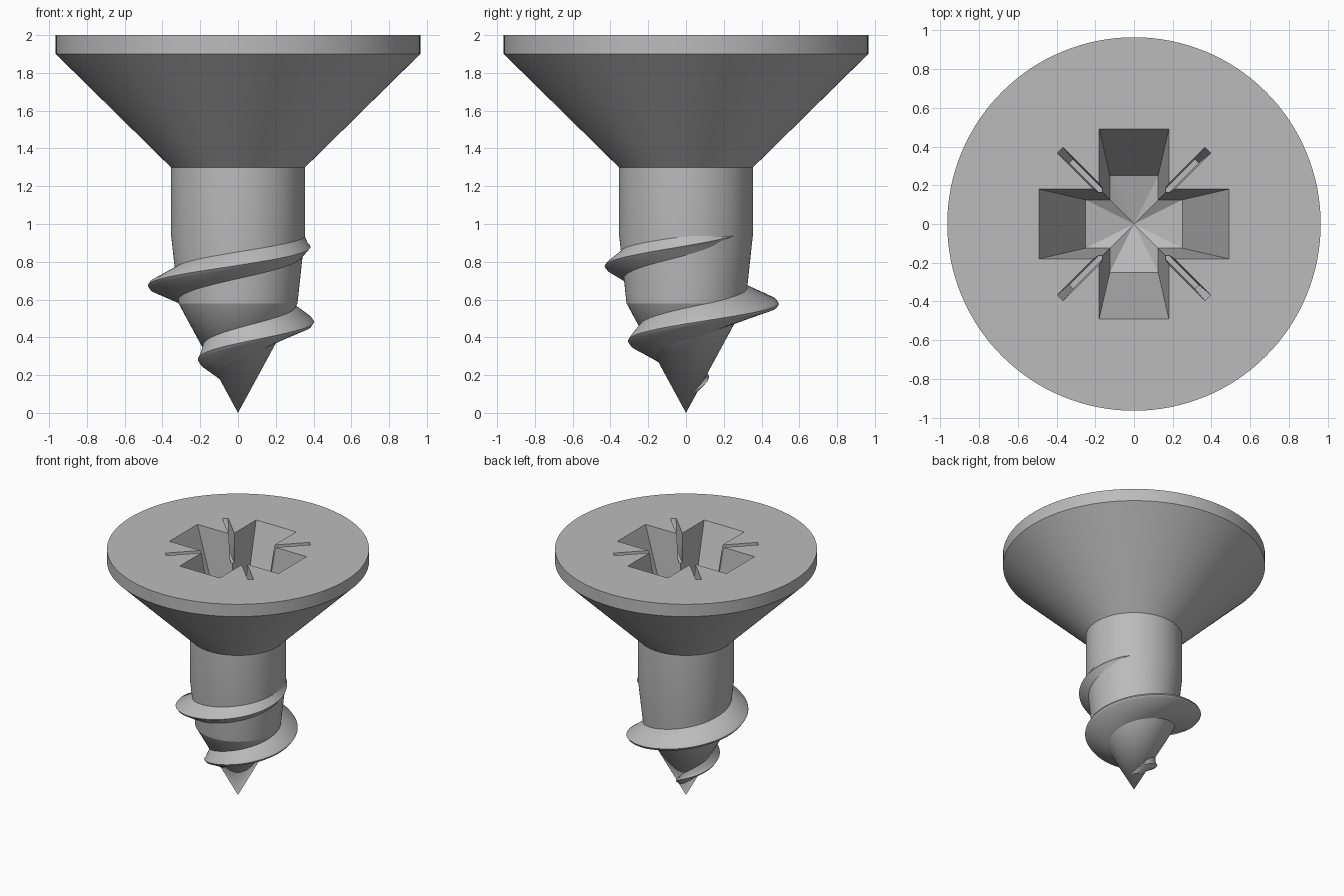
import bpy, bmesh, math
from mathutils import Matrix, Vector

if "Cube" in bpy.data.objects:
    bpy.data.objects.remove(bpy.data.objects["Cube"], do_unlink=True)

steel = bpy.data.materials.new("grey_steel")
steel.use_nodes = True
steel.diffuse_color = (0.5, 0.5, 0.5, 1)
steel.node_tree.nodes["Principled BSDF"].inputs["Base Color"].default_value = (0.5, 0.5, 0.5, 1)


def make_object(name, bm):
    bmesh.ops.recalc_face_normals(bm, faces=bm.faces)
    mesh = bpy.data.meshes.new(name)
    bm.to_mesh(mesh)
    bm.free()
    mesh.materials.append(steel)
    obj = bpy.data.objects.new(name, mesh)
    bpy.context.collection.objects.link(obj)
    return obj


def activate(obj):
    bpy.ops.object.select_all(action="DESELECT")
    obj.select_set(True)
    bpy.context.view_layer.objects.active = obj


def interpolate(points, t):
    """Piecewise linear lookup, clamped at both ends."""
    if t <= points[0][0]:
        return points[0][1]
    for (a, va), (b, vb) in zip(points, points[1:]):
        if t <= b:
            return va + (vb - va) * (t - a) / (b - a)
    return points[-1][1]


def loft(name, rings, tip=None):
    """Skin closed rings of points; close the end with a face or a point."""
    bm = bmesh.new()
    rows = [[bm.verts.new(p) for p in ring] for ring in rings]
    n = len(rows[0])
    for low, high in zip(rows, rows[1:]):
        for i in range(n):
            j = (i + 1) % n
            bm.faces.new((low[i], low[j], high[j], high[i]))
    bm.faces.new(rows[0])
    if tip is None:
        bm.faces.new(rows[-1])
    else:
        point = bm.verts.new(tip)
        for i in range(n):
            bm.faces.new((rows[-1][i], rows[-1][(i + 1) % n], point))
    return make_object(name, bm)


# Body: tip cone, tapered shank, neck and countersunk head as (height, radius)
TOP = 2.0
shank = [(0, 0), (0.58, 0.315), (0.95, 0.355), (1.3, 0.355)]
outline = shank + [(1.9, 0.965), (TOP, 0.965), (TOP, 0)]
bm = bmesh.new()
verts = [bm.verts.new((r, 0, z)) for z, r in outline]
edges = [bm.edges.new(pair) for pair in zip(verts, verts[1:])]
bmesh.ops.spin(bm, geom=verts + edges, cent=(0, 0, 0), axis=(0, 0, 1),
               angle=math.tau, steps=128, use_duplicate=False)
bmesh.ops.remove_doubles(bm, verts=bm.verts, dist=0.0001)
bmesh.ops.dissolve_limit(bm, angle_limit=0.001, verts=bm.verts,
                         edges=[e for e in bm.edges
                                if all(v.co.z > TOP - 0.001 for v in e.verts)])
body = make_object("screw_body", bm)


# Cross recess cutter: tapered plus shape with a shallow pointed floor
def plus_ring(reach, half, z):
    ring = []
    for k in range(4):
        turn = Matrix.Rotation(k * math.pi / 2, 3, "Z")
        for p in ((half, -half), (reach, -half), (reach, half)):
            ring.append(turn @ Vector((p[0], p[1], z)))
    return ring


LIFT, DEPTH = 0.05, 0.68


def above(top, bottom, depth):
    """Continue a tapered wall a little above the head."""
    return top + (top - bottom) * LIFT / depth


cutters = [loft("cross_cutter",
                [plus_ring(above(0.49, 0.25, DEPTH), above(0.18, 0.125, DEPTH), TOP + LIFT),
                 plus_ring(0.25, 0.125, TOP - DEPTH)],
                tip=(0, 0, TOP - DEPTH - 0.07))]


# Slit cutters: four thin diagonal grooves
def slit_ring(reach, half, z, turn):
    corners = ((0.1, -half), (reach, -half), (reach, half), (0.1, half))
    return [turn @ Vector((x, y, z)) for x, y in corners]


SLIT = 0.22
for k in range(4):
    turn = Matrix.Rotation(math.pi / 4 + k * math.pi / 2, 3, "Z")
    cutters.append(loft("slit_cutter",
                        [slit_ring(above(0.54, 0.46, SLIT), 0.023, TOP + LIFT, turn),
                         slit_ring(0.46, 0.014, TOP - SLIT, turn)]))

# Carve the recess, then drop the cutters
activate(body)
for cutter in cutters:
    cutter.hide_render = True
    cut = body.modifiers.new("recess", "BOOLEAN")
    cut.operation = "DIFFERENCE"
    cut.solver = "EXACT"
    cut.object = cutter
    bpy.ops.object.modifier_apply(modifier=cut.name)
for cutter in cutters:
    bpy.data.objects.remove(cutter, do_unlink=True)

# Thread: right-handed helix whose crest swells, then fades into the shank
crest = [(0.05, 0.015), (0.17, 0.115), (0.57, 0.49), (0.61, 0.5), (0.67, 0.48),
         (0.88, 0.385), (0.97, 0.335)]
height = [(0.05, 0.02), (0.17, 0.075), (0.3, 0.09), (0.67, 0.09), (0.97, 0.06)]
PITCH, STEPS = 0.413, 220
rings = []
for i in range(STEPS + 1):
    z = 0.05 + 0.92 * i / STEPS
    angle = math.pi / 2 + (z - 0.162) / PITCH * math.tau
    r, h = interpolate(crest, z), interpolate(height, z)
    low = max(interpolate(shank, z - h) - 0.012, 0.002)
    high = max(interpolate(shank, z + h) - 0.012, 0.002)
    w = 0.2 * h
    section = ((low, z - h), (r - 0.012, z - w), (r, z), (r - 0.012, z + w), (high, z + h))
    rings.append([(max(a, 0.001) * math.cos(angle), max(a, 0.001) * math.sin(angle), b)
                  for a, b in section])
thread = loft("screw_thread", rings)

# Smooth round surfaces, crisp edges
for obj, limit in ((body, 20), (thread, 50)):
    activate(obj)
    bpy.ops.object.shade_smooth_by_angle(angle=math.radians(limit))
